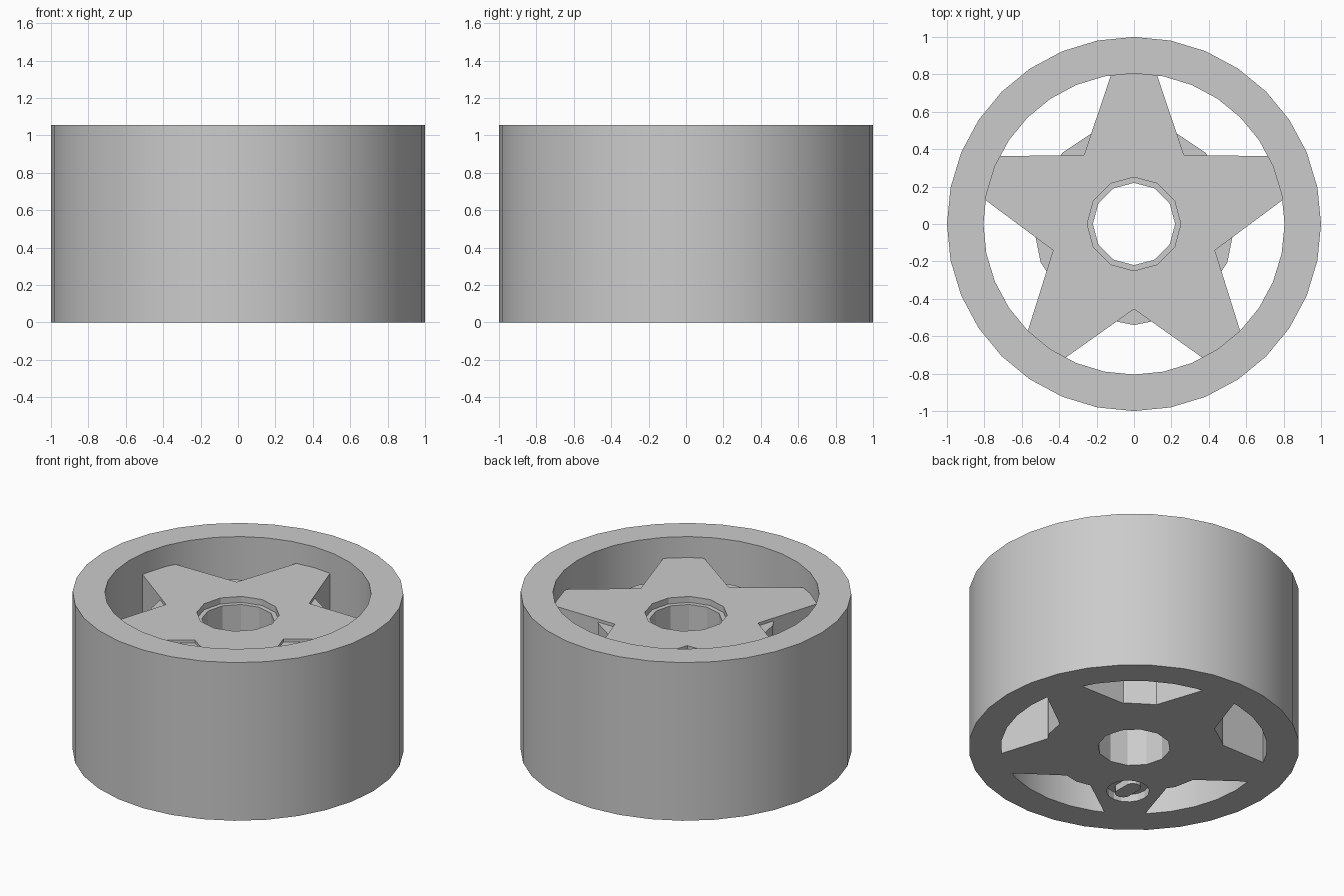
import bpy, bmesh, math
from mathutils import Vector

if "Cube" in bpy.data.objects:
    bpy.data.objects.remove(bpy.data.objects["Cube"], do_unlink=True)

HEIGHT = 1.055
STAR_TOP = 0.915

grey = bpy.data.materials.new("light_grey")
grey.use_nodes = True
grey.diffuse_color = (0.6, 0.6, 0.6, 1)
grey.node_tree.nodes["Principled BSDF"].inputs["Base Color"].default_value = (0.6, 0.6, 0.6, 1)


def polar(r, deg):
    a = math.radians(deg)
    return Vector((r * math.cos(a), r * math.sin(a)))


def circle(r, sides, centre=(0, 0)):
    return [Vector(centre) + polar(r, 90 + 360 * i / sides) for i in range(sides)]


def prism(name, points, z0, z1):
    """Extrude a flat outline from z0 to z1."""
    bm = bmesh.new()
    face = bm.faces.new([bm.verts.new((p.x, p.y, z0)) for p in points])
    top = bmesh.ops.extrude_face_region(bm, geom=[face])["geom"]
    verts = [v for v in top if isinstance(v, bmesh.types.BMVert)]
    bmesh.ops.translate(bm, verts=verts, vec=(0, 0, z1 - z0))
    bmesh.ops.recalc_face_normals(bm, faces=bm.faces)
    mesh = bpy.data.meshes.new(name)
    bm.to_mesh(mesh)
    bm.free()
    mesh.materials.append(grey)
    obj = bpy.data.objects.new(name, mesh)
    bpy.context.collection.objects.link(obj)
    return obj


def select(obj):
    bpy.ops.object.select_all(action='DESELECT')
    obj.select_set(True)
    bpy.context.view_layer.objects.active = obj


def combine(obj, other, operation):
    """Apply a boolean and drop the helper."""
    select(obj)
    mod = obj.modifiers.new("boolean", 'BOOLEAN')
    mod.operation, mod.object, mod.solver = operation, other, 'EXACT'
    bpy.ops.object.modifier_apply(modifier=mod.name)
    bpy.data.objects.remove(other, do_unlink=True)


# Outer rim
rim = prism("rim", circle(1, 32), 0, HEIGHT)
combine(rim, prism("rim_cutter", circle(0.805, 32), -0.1, HEIGHT + 0.1), 'DIFFERENCE')

# Five tapered spokes, their tips buried in the rim
star = []
for i in range(5):
    a = 90 + 72 * i
    out, side = polar(1, a), polar(1, a + 90)
    star += [out * 0.85 - side * 0.105, out * 0.85 + side * 0.105, polar(0.455, a + 36)]
spokes = prism("spokes", star, 0, STAR_TOP)

# Hub drum filling the roots of the spokes
combine(spokes, prism("hub_drum", circle(0.54, 16), 0, STAR_TOP - 0.02), 'UNION')

# Axle bore with a shallow step at the top
combine(spokes, prism("bore_cutter", circle(0.22, 12), -0.1, 1.1), 'DIFFERENCE')
combine(spokes, prism("step_cutter", circle(0.25, 12), STAR_TOP - 0.04, 1.1), 'DIFFERENCE')

# Round pocket under one spoke, with a raised oblong boss
centre = polar(0.53, 234)
combine(spokes, prism("pocket_cutter", circle(0.13, 16, centre), -0.1, 0.05), 'DIFFERENCE')
oblong = [Vector((p.x, p.y + math.copysign(0.045, p.y - centre.y)))
          for p in [centre + polar(0.05, 15 + 30 * i) for i in range(12)]]
boss = prism("pocket_boss", oblong, 0.005, 0.06)

for obj in (rim, spokes, boss):
    select(obj)
    bpy.ops.object.shade_smooth_by_angle(angle=math.radians(20))
